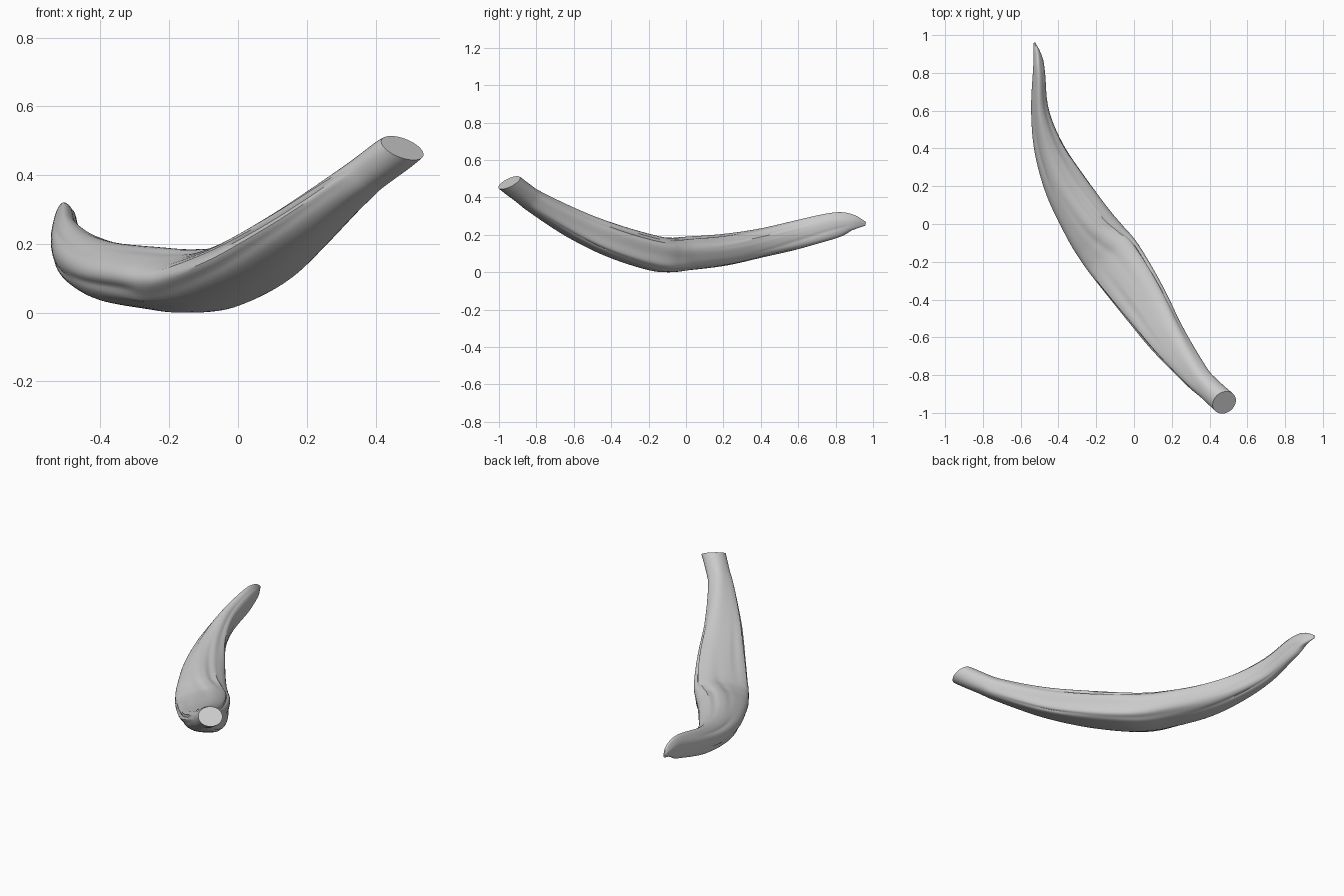
import bpy, bmesh, math, random
from mathutils import Vector

if "Cube" in bpy.data.objects:
    bpy.data.objects.remove(bpy.data.objects["Cube"])

random.seed(4)
SIDES, STEPS = 64, 6

# Stations along the body: centre x, y, z, half width, half height, ridge offset
stations = [
    (-0.527, 0.96, 0.267, 0.004, 0.010, 0.0),
    (-0.510, 0.89, 0.272, 0.022, 0.042, 0.0),
    (-0.503, 0.80, 0.259, 0.032, 0.068, 0.0),
    (-0.497, 0.60, 0.207, 0.047, 0.076, 0.0),
    (-0.450, 0.40, 0.161, 0.078, 0.077, 0.0),
    (-0.360, 0.20, 0.124, 0.112, 0.085, 0.0),
    (-0.240, 0.00, 0.105, 0.134, 0.090, 0.10),
    (-0.170, -0.10, 0.097, 0.143, 0.092, 0.24),
    (-0.095, -0.20, 0.107, 0.146, 0.091, 0.38),
    (0.040, -0.40, 0.168, 0.130, 0.086, 0.42),
    (0.170, -0.60, 0.257, 0.103, 0.075, 0.36),
    (0.325, -0.80, 0.376, 0.072, 0.061, 0.15),
    (0.396, -0.87, 0.428, 0.064, 0.058, 0.05),
    (0.478, -0.945, 0.486, 0.066, 0.064, 0.0),
]


def catmull(p0, p1, p2, p3, t):
    return [0.5 * (2*b + (c - a)*t + (2*a - 5*b + 4*c - d)*t*t + (3*b - a - 3*c + d)*t**3)
            for a, b, c, d in zip(p0, p1, p2, p3)]


# Smoothly interpolated rings
rings = []
n = len(stations)
for i in range(n - 1):
    p = [stations[min(max(i + k, 0), n - 1)] for k in (-1, 0, 1, 2)]
    rings += [catmull(*p, s / STEPS) for s in range(STEPS)]
rings.append(list(stations[-1]))

# Long skin folds: angle, width, depth, start and end along the body
folds = []
for _ in range(26):
    s = random.uniform(0.08, 0.65)
    folds.append((random.uniform(0, math.tau), random.uniform(0.07, 0.2),
                  random.choice((-0.06, -0.04, 0.04)), s, s + random.uniform(0.15, 0.35)))


def skin(a, u):
    r = 1 + 0.03 * math.cos(5 * a - math.pi / 2 + 0.6 * math.sin(4 * u))
    for ang, wid, dep, s, e in folds:
        if s < u < e:
            d = (a - ang - 0.4 * (u - s) + math.pi) % math.tau - math.pi
            r += dep * math.exp(-(d / wid) ** 2) * math.sin(math.pi * (u - s) / (e - s))
    # ragged, pinched tip
    if u < 0.25:
        r += (0.25 - u) * 0.25 * math.sin(3 * a + 40 * u)
    # plain round cut at the stalk
    k = min(1, (1 - u) / 0.15)
    return 1 + (r - 1) * k


# Loft the skin
bm = bmesh.new()
loops = []
up = Vector((0, 0, 1))
cut = Vector((0.34, -0.43, 0.84)).normalized()
last = len(rings) - 1
for i, (x, y, z, w, h, skew) in enumerate(rings):
    u = i / last
    a, b = rings[max(i - 1, 0)], rings[min(i + 1, last)]
    tan = (Vector(b[:3]) - Vector(a[:3])).normalized()
    f = max(0, (u - 0.92) / 0.08)
    tan = tan.lerp(cut, f).normalized()      # slanted stalk end
    side = tan.cross(up).normalized()
    top = side.cross(tan)
    loop = []
    for k in range(SIDES):
        ang = math.tau * k / SIDES
        r = skin(ang, u)
        lean = skew * (1.3 if math.sin(ang) > 0 else 1.0)   # ridges sit off centre
        across = w * (r * math.cos(ang) - lean * math.sin(ang) ** 2)
        loop.append(bm.verts.new(Vector((x, y, z)) + side * across
                                 + top * (h * r * math.sin(ang))))
    loops.append(loop)
for l0, l1 in zip(loops, loops[1:]):
    for k in range(SIDES):
        m = (k + 1) % SIDES
        bm.faces.new((l0[k], l0[m], l1[m], l1[k]))
bm.faces.new(loops[0])
bm.faces.new(loops[-1])
bmesh.ops.recalc_face_normals(bm, faces=bm.faces)
low = min(v.co.z for v in bm.verts)
bmesh.ops.translate(bm, verts=bm.verts, vec=(0, 0, -low))

mesh = bpy.data.meshes.new("peel_body")
bm.to_mesh(mesh)
bm.free()
body = bpy.data.objects.new("peel_body", mesh)
bpy.context.collection.objects.link(body)
bpy.context.view_layer.objects.active = body
body.select_set(True)
bpy.ops.object.shade_smooth_by_angle(angle=math.radians(35))
